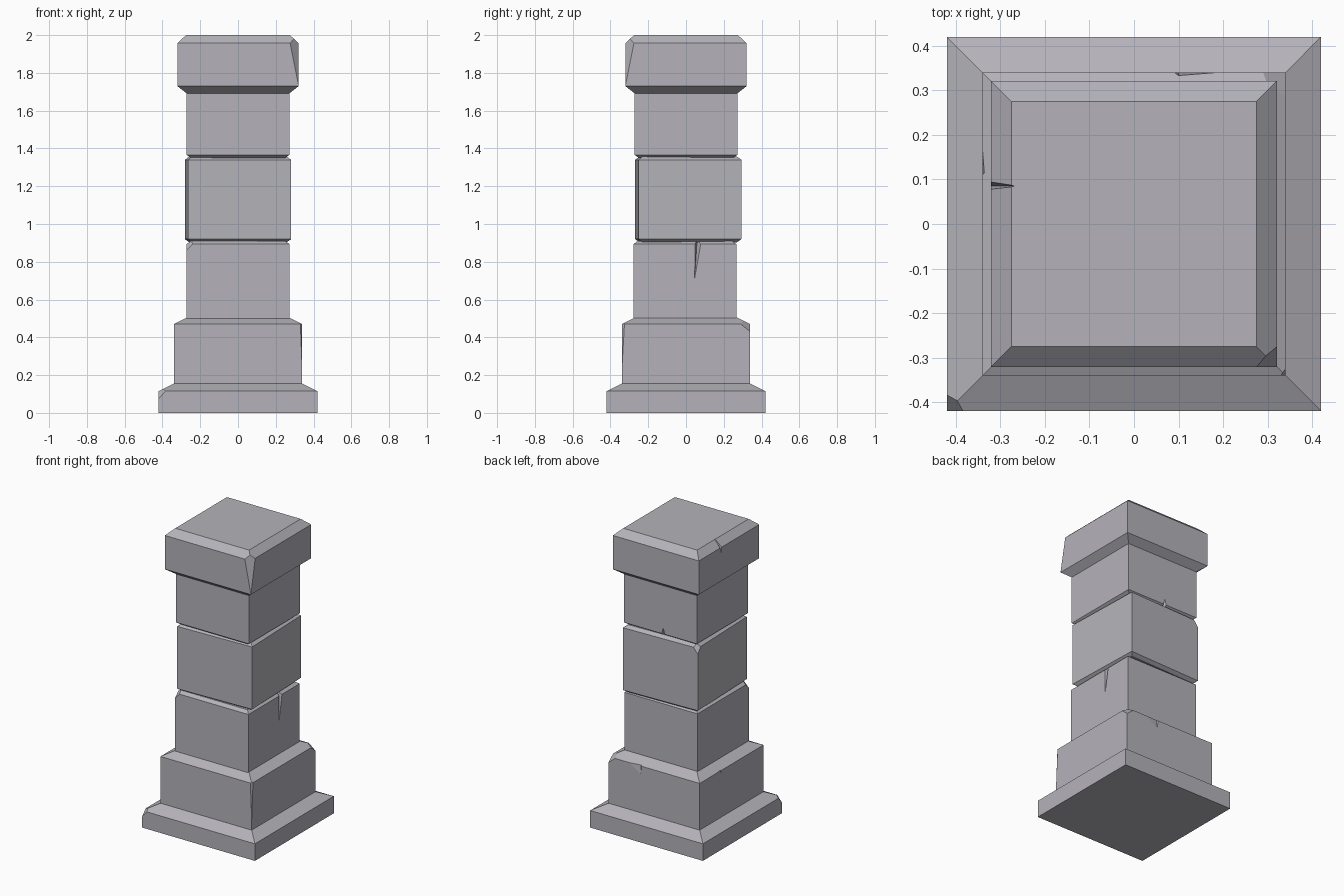
import bpy, bmesh, math
from mathutils import Vector, Matrix

if "Cube" in bpy.data.objects:
    bpy.data.objects.remove(bpy.data.objects["Cube"], do_unlink=True)

stone = bpy.data.materials.new("grey_stone")
stone.use_nodes = True
colour = (0.46, 0.45, 0.49, 1)
stone.diffuse_color = colour
bsdf = next(n for n in stone.node_tree.nodes if n.type == 'BSDF_PRINCIPLED')
bsdf.inputs["Base Color"].default_value = colour
bsdf.inputs["Roughness"].default_value = 0.9


def to_object(name, bm):
    mesh = bpy.data.meshes.new(name)
    bmesh.ops.recalc_face_normals(bm, faces=bm.faces)
    bm.to_mesh(mesh)
    bm.free()
    mesh.materials.append(stone)
    obj = bpy.data.objects.new(name, mesh)
    bpy.context.collection.objects.link(obj)
    return obj


def notch(obj, points):
    """Cut the convex hull of a few points out of a block."""
    bm = bmesh.new()
    for p in points:
        bm.verts.new(p)
    bmesh.ops.convex_hull(bm, input=bm.verts)
    cutter = to_object("notch_cutter", bm)
    cutter.hide_render = True
    mod = obj.modifiers.new("notch", 'BOOLEAN')
    mod.operation, mod.solver, mod.object = 'DIFFERENCE', 'EXACT', cutter
    bpy.context.view_layer.update()
    graph = bpy.context.evaluated_depsgraph_get()
    mesh = bpy.data.meshes.new_from_object(obj.evaluated_get(graph))
    obj.modifiers.clear()
    obj.data = mesh
    bpy.data.objects.remove(cutter, do_unlink=True)


def block(name, profile, chips=(), turn=0, shift=0):
    """Square block from (half width, height) rings; chips are (point, normal) cuts."""
    bm = bmesh.new()
    corners = ((-1, -1), (1, -1), (1, 1), (-1, 1))
    rings = [[bm.verts.new((x * r, y * r, z)) for x, y in corners] for r, z in profile]
    for low, high in zip(rings, rings[1:]):
        for i in range(4):
            j = (i + 1) % 4
            bm.faces.new((low[i], low[j], high[j], high[i]))
    bm.faces.new(rings[0][::-1])
    bm.faces.new(rings[-1])
    for point, normal in chips:
        geom = bm.verts[:] + bm.edges[:] + bm.faces[:]
        bmesh.ops.bisect_plane(bm, geom=geom, plane_co=point, plane_no=normal,
                               clear_outer=True)
        rim = [e for e in bm.edges if e.is_boundary]
        bmesh.ops.holes_fill(bm, edges=rim, sides=0)
    spin = Matrix.Translation((0, shift, 0)) @ Matrix.Rotation(math.radians(turn), 4, 'Z')
    bm.transform(spin)
    return to_object(name, bm)


# Plinth, with one broken front corner
block("plinth", [(0.42, 0), (0.42, 0.115), (0.34, 0.155)],
      [((-0.42, -0.42, 0.075), (-1, -1, 0.9))])

# Pedestal, with a broken back corner, a worn front edge and two shallow flakes
pedestal = block("pedestal", [(0.34, 0.15), (0.34, 0.47), (0.27, 0.505)],
                 [((0.34, 0.34, 0.43), (1, 1, 1.25)),
                  ((0.34, -0.34, 0.22), (1, -0.7, 0.04))])
notch(pedestal, [(0.07, 0.35, 0.52), (0.1, 0.328, 0.52), (0.3, 0.343, 0.52),
                 (0.1, 0.345, 0.37)])
notch(pedestal, [(-0.35, 0.09, 0.52), (-0.328, 0.12, 0.52), (-0.343, 0.34, 0.52),
                 (-0.345, 0.11, 0.42)])

# Lower shaft block, with a long crack on one side
lower = block("lower_shaft_block", [(0.273, 0.5), (0.273, 0.893), (0.25, 0.91)],
              [((-0.273, -0.273, 0.86), (-1, -1, 1))], shift=-0.006)
notch(lower, [(0.285, 0.045, 0.93), (0.285, 0.092, 0.93), (0.275, 0.045, 0.7),
              (0.235, 0.06, 0.93)])

# Middle shaft block, slightly twisted
block("middle_shaft_block",
      [(0.25, 0.903), (0.273, 0.92), (0.273, 1.34), (0.25, 1.357)],
      [((-0.273, 0.273, 1.3), (-1, 1, 0.8))], turn=1.8, shift=0.012)

# Upper shaft block, with a small nick at the back
upper = block("upper_shaft_block", [(0.25, 1.35), (0.272, 1.366), (0.272, 1.7)])
notch(upper, [(-0.045, 0.285, 1.34), (0.005, 0.285, 1.34), (-0.02, 0.275, 1.41),
              (-0.02, 0.235, 1.34)])

# Capital, with a sheared front corner and a nick in the top edge
cap = block("capital", [(0.27, 1.69), (0.321, 1.73), (0.321, 1.957), (0.275, 2)],
            [((0.321, -0.321, 1.73), (1, -1, 0.2))])
notch(cap, [(-0.33, 0.108, 2.01), (-0.33, 0.068, 2.01), (-0.262, 0.085, 2.01),
            (-0.328, 0.085, 1.9)])
